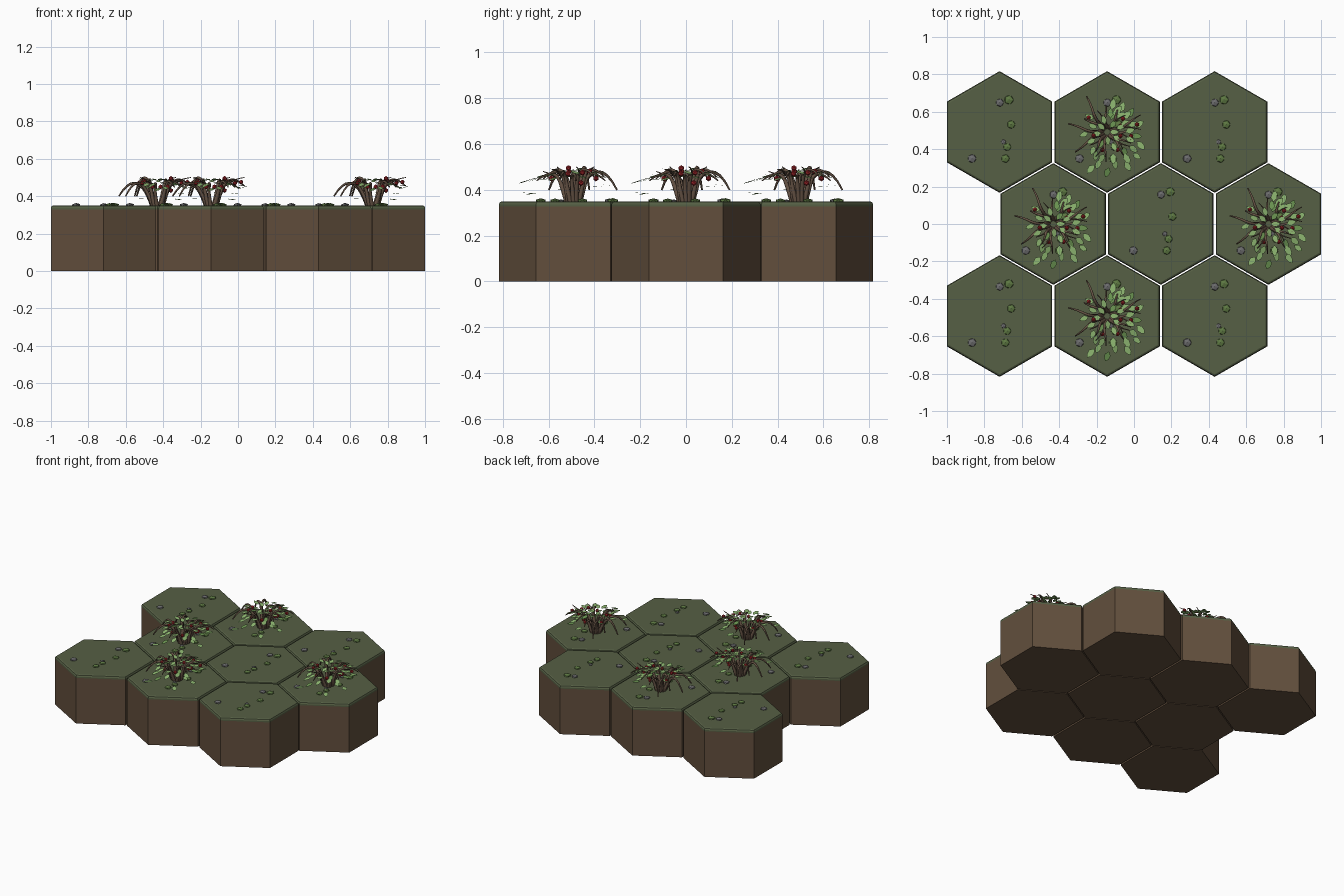
import bpy, bmesh, math, random
from math import cos, sin, pi, radians
from mathutils import Vector, Matrix

if "Cube" in bpy.data.objects:
    bpy.data.objects.remove(bpy.data.objects["Cube"], do_unlink=True)
random.seed(7)

TOP, RADIUS, PITCH, ROW = 0.35, 0.325, 0.575, 0.492


def material(name, *rgb):
    m = bpy.data.materials.new(name)
    m.use_nodes = True
    m.diffuse_color = (*rgb, 1)
    bsdf = m.node_tree.nodes["Principled BSDF"]
    bsdf.inputs["Base Color"].default_value = (*rgb, 1)
    bsdf.inputs["Roughness"].default_value = 0.9
    return m


soil = material("soil brown", 0.122, 0.078, 0.046)
grass = material("moss green", 0.092, 0.115, 0.058)
bark = material("bark brown", 0.135, 0.088, 0.06)
leaf_light = material("light leaf green", 0.27, 0.47, 0.165)
leaf_dark = material("mid leaf green", 0.15, 0.3, 0.085)
tuft_green = material("tuft green", 0.11, 0.19, 0.055)
stone = material("stone grey", 0.15, 0.15, 0.155)
berry_red = material("berry red", 0.38, 0.02, 0.025)


def to_mesh(bm, name, *mats):
    mesh = bpy.data.meshes.new(name)
    bm.to_mesh(mesh)
    bm.free()
    for m in mats:
        mesh.materials.append(m)
    return mesh


def place(name, data, x, y, z=0.0):
    ob = bpy.data.objects.new(name, data)
    ob.location = (x, y, z)
    bpy.context.collection.objects.link(ob)


# Hexagonal tile: stacked rings, soil below and a rounded moss cap above
def tile_mesh():
    bm = bmesh.new()
    profile = [(0, 0), (0, TOP - 0.022), (0, TOP - 0.013), (0.005, TOP - 0.004), (0.014, TOP)]
    rings = [[bm.verts.new(((RADIUS - inset) * cos(pi / 6 + k * pi / 3),
                            (RADIUS - inset) * sin(pi / 6 + k * pi / 3), z))
              for k in range(6)] for inset, z in profile]
    for low, high in zip(rings, rings[1:]):
        for k in range(6):
            j = (k + 1) % 6
            bm.faces.new((low[k], low[j], high[j], high[k]))
    bm.faces.new(rings[0][::-1])
    bm.faces.new(rings[-1])
    for f in bm.faces:
        f.material_index = int(f.calc_center_median().z > TOP - 0.02)
    return to_mesh(bm, "tile", soil, grass)


# Flattened pebbles and moss tufts
def blobs(name, spots, mat):
    bm = bmesh.new()
    for x, y, r in spots:
        bmesh.ops.create_icosphere(
            bm, subdivisions=1, radius=r,
            matrix=Matrix.Translation((x, y, 0.002)) @ Matrix.Diagonal((1, 1, 0.45, 1)))
    return to_mesh(bm, name, mat)


tile = tile_mesh()
pebbles = blobs("pebbles", [(-0.147, -0.142, 0.025), (0.001, 0.157, 0.023),
                            (0.021, -0.053, 0.014)], stone)
tufts = blobs("tufts", [(0.05, 0.172, 0.027), (0.062, 0.04, 0.024),
                        (0.041, -0.08, 0.023), (0.031, -0.142, 0.024)], tuft_green)


def polar(angle, r, z):
    return Vector((r * cos(angle), r * sin(angle), z))


# Bush branches: tapered arching curves, the leafy ones with a side twig
stems = bpy.data.curves.new("branches", "CURVE")
stems.dimensions = "3D"
stems.bevel_depth = 0.01
stems.bevel_resolution = 1
stems.resolution_u = 3
stems.use_fill_caps = True
stems.materials.append(bark)


def add_stem(points, r0, r1):
    s = stems.splines.new("NURBS")
    s.points.add(len(points) - 1)
    for i, p in enumerate(points):
        s.points[i].co = (*p, 1)
        s.points[i].radius = r0 + (r1 - r0) * i / (len(points) - 1)
    s.order_u = 3
    s.use_endpoint_u = True


for deg, reach, peak in [(120, 0.22, 0.13), (150, 0.14, 0.15), (168, 0.21, 0.12),
                         (212, 0.2, 0.12), (240, 0.13, 0.14), (268, 0.16, 0.12),
                         (305, 0.16, 0.13), (335, 0.14, 0.13), (27, 0.2, 0.14),
                         (5, 0.15, 0.12), (65, 0.15, 0.14), (92, 0.14, 0.12)]:
    a = radians(deg)
    bare = 110 < deg < 230
    bend = random.choice((-0.2, 0.2))
    add_stem([polar(a, 0.025, -0.01), polar(a + bend, 0.045, 0.05),
              polar(a + bend, reach * 0.45, peak), polar(a, reach * 0.8, peak * 0.98),
              polar(a, reach, 0.05 if bare else peak * 0.75)],
             1.25, 0.4 if bare else 0.25)
    if not bare:
        add_stem([polar(a + bend, reach * 0.4, peak * 0.8), polar(a + bend, reach * 0.6, peak),
                  polar(a + 2 * bend, reach * 0.9, peak + 0.01)], 0.5, 0.2)


# Leaves: small flat blades pointing outward
def add_leaf(bm, base, angle, length, tilt, shade):
    w = length * 0.28
    outline = [(0, 0), (0.35, -w), (0.75, -w * 0.75), (1, 0), (0.75, w * 0.75), (0.35, w)]
    rot = Matrix.Rotation(angle, 3, "Z") @ Matrix.Rotation(tilt, 3, "Y")
    verts = [bm.verts.new(base + rot @ Vector((x * length, y, 0))) for x, y in outline]
    bm.faces.new(verts).material_index = shade


bm = bmesh.new()
# Crown leaves
for n in range(13):
    a = n * 2.4
    add_leaf(bm, polar(a, 0.012 + 0.005 * n, random.uniform(0.125, 0.145)), a,
             0.052, random.uniform(-0.2, 0.25), int(n % 4 == 3))
# Outer leaves spread over the front and right, drooping lower with distance
for n in range(26):
    a = radians(-118 + 8 * n + random.uniform(-5, 5))
    r = (0.155 - 0.035 * sin(a)) * (0.62, 1.0, 0.8)[n % 3]
    z = 0.165 - 0.45 * r - 0.05 * (n % 6 == 1) + random.uniform(0, 0.015)
    add_leaf(bm, polar(a, r, z), a + random.uniform(-0.5, 0.5),
             random.uniform(0.052, 0.064), random.uniform(-0.1, 0.4), int(n % 5 == 4))
# A few leaves among the bare branches
for deg in (135, 182, 228):
    add_leaf(bm, polar(radians(deg), 0.1, 0.125), radians(deg + 20), 0.052, 0.1, 0)
leaves = to_mesh(bm, "leaves", leaf_light, leaf_dark)

# Berries
bm = bmesh.new()
for deg, r, z in [(-16, 0.075, 0.145), (14, 0.165, 0.125), (-10, 0.13, 0.12), (40, 0.11, 0.13),
                  (212, 0.095, 0.12), (142, 0.125, 0.12), (195, 0.075, 0.13),
                  (-60, 0.11, 0.1), (-105, 0.1, 0.1), (80, 0.1, 0.1), (25, 0.08, 0.08)]:
    bmesh.ops.create_icosphere(bm, subdivisions=1, radius=0.013,
                               matrix=Matrix.Translation(polar(radians(deg), r, z)))
berries = to_mesh(bm, "berries", berry_red)

# Lay out three staggered rows; some tiles carry a bush
bushy = {(-1, 1), (0, 0), (0, 2), (1, 1)}
for row in (-1, 0, 1):
    for col in range(3):
        x = (col - 1) * PITCH + (PITCH / 4 if row == 0 else -PITCH / 4)
        y = row * ROW
        place("hex_tile", tile, x, y)
        place("pebbles", pebbles, x, y, TOP)
        place("moss_tufts", tufts, x, y, TOP)
        if (row, col) in bushy:
            for name, data in (("bush_branches", stems), ("bush_leaves", leaves),
                               ("bush_berries", berries)):
                place(name, data, x, y, TOP)
